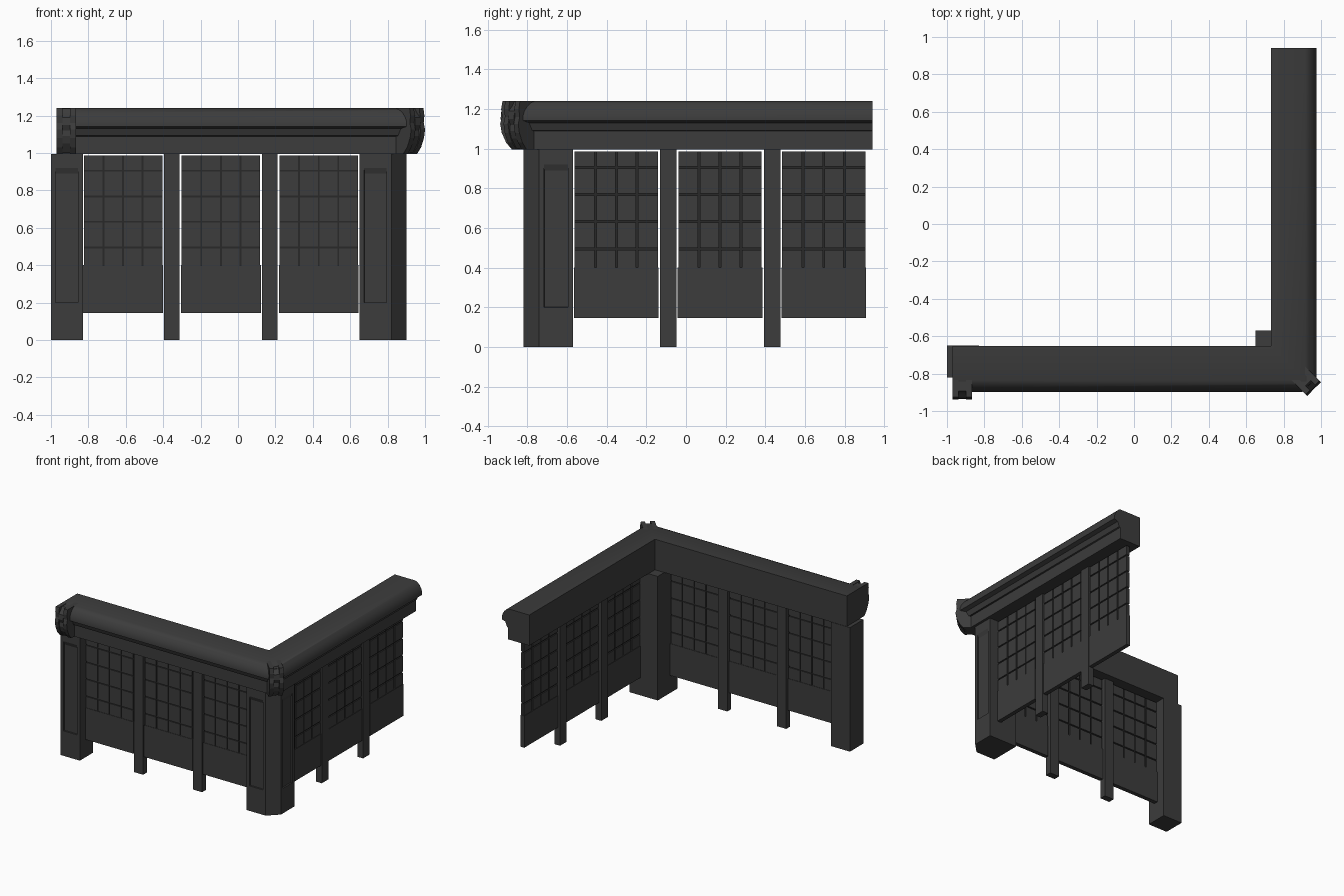
import bpy, bmesh, math
from mathutils import Vector

cube = bpy.data.objects.get("Cube")
if cube:
    bpy.data.objects.remove(cube, do_unlink=True)


def material(name, colour):
    m = bpy.data.materials.new(name)
    m.use_nodes = True
    m.diffuse_color = (*colour, 1)
    m.node_tree.nodes["Principled BSDF"].inputs["Base Color"].default_value = (*colour, 1)
    return m


WOOD = material("charcoal wood", (0.045, 0.045, 0.045))
GROOVE = material("dark groove", (0.022, 0.022, 0.022))

CORNER = Vector((0.9, -0.82, 0))


# Wing coordinates: t runs away from the corner, d goes inward from the outer face
def front(t, d, z):
    return CORNER + Vector((-t, d, z))


def side(t, d, z):
    return CORNER + Vector((-d, t, z))


def finish(bm, name, mat=WOOD, smooth=False):
    bmesh.ops.recalc_face_normals(bm, faces=bm.faces)
    mesh = bpy.data.meshes.new(name)
    bm.to_mesh(mesh)
    bm.free()
    mesh.materials.append(mat)
    if smooth:
        for p in mesh.polygons:
            p.use_smooth = True
        mesh.set_sharp_from_angle(angle=math.radians(32))
    ob = bpy.data.objects.new(name, mesh)
    bpy.context.collection.objects.link(ob)
    return ob


def loft(bm, rings):
    """Closed solid through rings that have equal point counts."""
    rows = [[bm.verts.new(p) for p in ring] for ring in rings]
    for a, b in zip(rows, rows[1:]):
        for i in range(len(a)):
            j = (i + 1) % len(a)
            bm.faces.new((a[i], a[j], b[j], b[i]))
    bm.faces.new(rows[0])
    bm.faces.new(rows[-1])


def box(bm, place, t0, t1, d0, d1, z0, z1):
    loft(bm, [[place(t, d, z) for t, d in
               ((t0, d0), (t1, d0), (t1, d1), (t0, d1))] for z in (z0, z1)])


# Large posts with a sunken panel in each outer face
def big_post(name, outline, directions):
    bm = bmesh.new()
    loft(bm, [[Vector((x, y, z)) for x, y in outline] for z in (0, 0.995)])
    bmesh.ops.recalc_face_normals(bm, faces=bm.faces)
    for direction in directions:
        n = Vector(direction)
        face = max(bm.faces, key=lambda f: f.normal.dot(n) + f.calc_area() * 0.01)
        bmesh.ops.inset_region(bm, faces=[face], thickness=0.035)
        for v in face.verts:
            v.co.z = 0.2 if v.co.z < 0.5 else 0.92
        bmesh.ops.inset_region(bm, faces=[face], thickness=0.001)
        for v in face.verts:
            v.co -= n * 0.012
            if v.co.z > 0.5:
                v.co.z = 0.89
    finish(bm, name)


big_post("end_post", [(-1, -0.82), (-0.83, -0.82), (-0.83, -0.65), (-1, -0.65)],
         [(0, -1, 0)])
big_post("corner_post", [(0.65, -0.82), (0.82, -0.82), (0.9, -0.74),
                         (0.9, -0.57), (0.65, -0.57)], [(0, -1, 0), (1, 0, 0)])

# Slim posts, lower boards and gridded upper panels, alike on both wings
COLS, ROWS, PITCH = 4, 5, 0.523
GAP = 0.010
Z_EDGES = [0.4, 0.495, 0.632, 0.768, 0.905, 0.985]
for label, place in (("front", front), ("side", side)):
    for i in range(2):
        bm = bmesh.new()
        t = 0.69 + i * PITCH
        box(bm, place, t, t + 0.083, 0.065, 0.115, 0, 0.995)
        finish(bm, f"{label}_slim_post_{i + 1}")
    for i in range(3):
        t0 = 0.255 + i * PITCH
        t1 = t0 + 0.427
        bm = bmesh.new()
        box(bm, place, t0, t1, 0.067, 0.1, 0.145, 0.4)
        finish(bm, f"{label}_lower_board_{i + 1}")

        t0, t1 = t0 + 0.004, t1 - 0.004
        bm = bmesh.new()
        box(bm, place, t0, t1, 0.078, 0.089, 0.4, 0.985)
        finish(bm, f"{label}_panel_core_{i + 1}", GROOVE)

        bm = bmesh.new()
        step = (t1 - t0) / COLS
        for c in range(COLS):
            a = t0 + c * step + (GAP / 2 if c else 0)
            b = t0 + (c + 1) * step - (GAP / 2 if c < COLS - 1 else 0)
            for r in range(ROWS):
                z0 = Z_EDGES[r] + (GAP / 2 if r else 0)
                z1 = Z_EDGES[r + 1] - (GAP / 2 if r < ROWS - 1 else 0)
                for d0, d1 in ((0.07, 0.078), (0.089, 0.097)):
                    box(bm, place, a, b, d0, d1, z0, z1)
        finish(bm, f"{label}_panel_tiles_{i + 1}")

# Moulded counter swept around the mitred corner
profile = [(0.167, 0.995), (0.167, 1.24), (-0.015, 1.24), (-0.035, 1.232),
           (-0.055, 1.213), (-0.07, 1.187), (-0.077, 1.16), (-0.077, 1.142),
           (-0.045, 1.13), (-0.03, 1.092), (-0.02, 1.088), (-0.02, 0.995)]
bm = bmesh.new()
loft(bm, [[front(1.87, d, z) for d, z in profile],
          [front(d, d, z) for d, z in profile],
          [side(1.76, d, z) for d, z in profile]])
outward = Vector((1, -1, 0)).normalized()
cut = bmesh.ops.bisect_plane(bm, geom=bm.verts[:] + bm.edges[:] + bm.faces[:],
                             plane_co=CORNER + outward * 0.055, plane_no=outward,
                             clear_outer=True)
bmesh.ops.holes_fill(bm, edges=[e for e in cut["geom_cut"]
                                if isinstance(e, bmesh.types.BMEdge)])
finish(bm, "counter", smooth=True)


# Carved brackets: two scrolled cheeks around a lobed centre
cheek = [(-0.15, 0.995), (-0.06, 0.995), (-0.03, 1.03), (-0.008, 1.08), (0, 1.125),
         (-0.01, 1.16), (-0.005, 1.2), (-0.012, 1.24), (-0.15, 1.24)]
centre = [(-0.15, 1.0), (-0.06, 1.0), (-0.025, 1.05), (-0.012, 1.09), (-0.016, 1.12),
          (-0.002, 1.15), (-0.006, 1.19), (-0.03, 1.215), (-0.045, 1.237), (-0.15, 1.237)]


def bracket(name, tip, out):
    across = Vector((-out.y, out.x, 0))
    bm = bmesh.new()
    for shape, a, b in ((cheek, -0.0525, -0.02), (centre, -0.02, 0.02),
                        (cheek, 0.02, 0.0525)):
        loft(bm, [[tip + out * u + across * w + Vector((0, 0, z)) for u, z in shape]
                  for w in (a, b)])
    finish(bm, name)


bracket("end_bracket", Vector((-0.9175, -0.937, 0)), Vector((0, -1, 0)))
bracket("corner_bracket", CORNER + outward * 0.089, outward)
